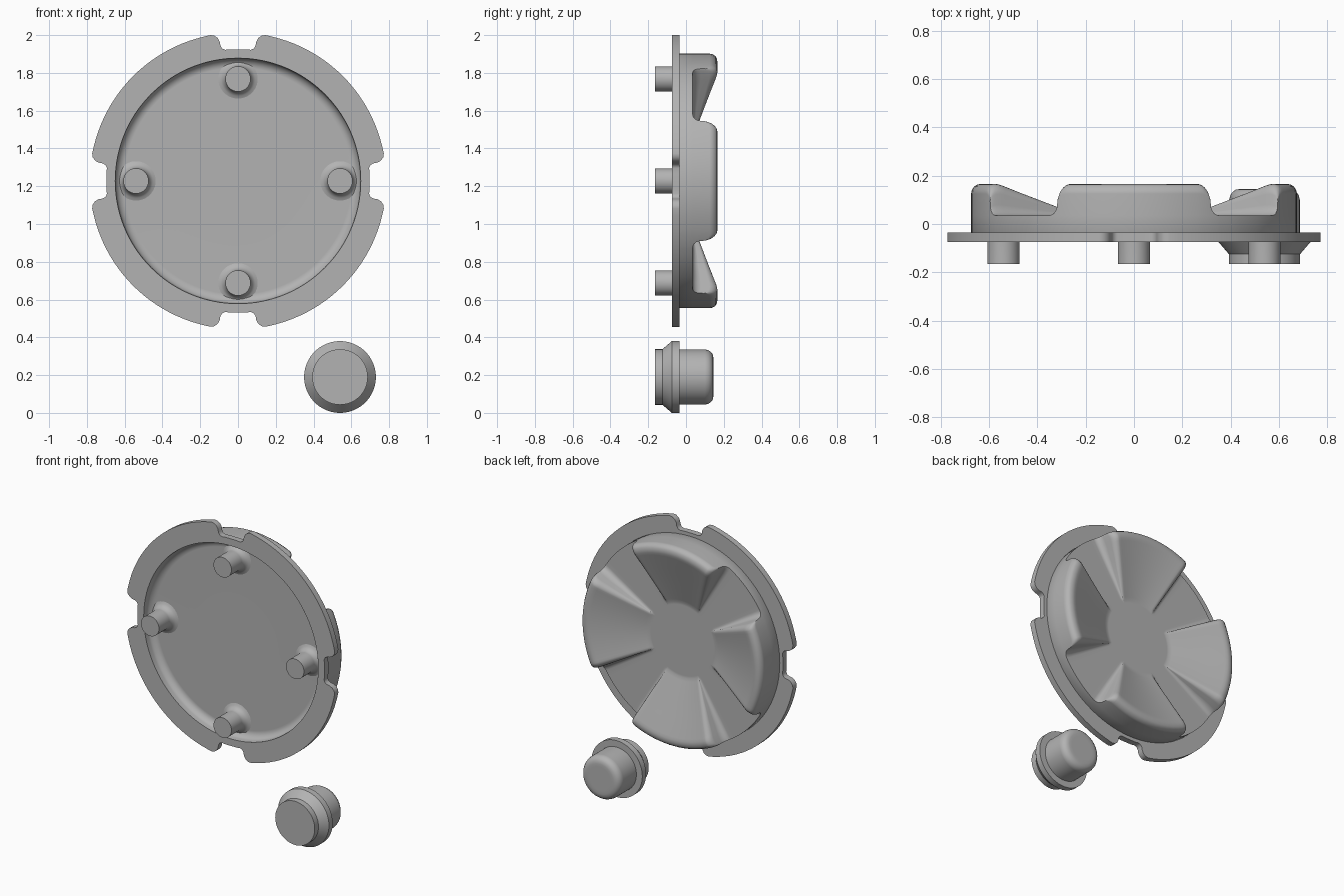
import bpy, bmesh
from math import sin, cos, pi, radians, atan2

old = bpy.data.objects.get("Cube")
if old:
    bpy.data.objects.remove(old)

grey = bpy.data.materials.new("mid_grey")
grey.use_nodes = True
grey.diffuse_color = (0.45, 0.45, 0.45, 1)
grey.node_tree.nodes["Principled BSDF"].inputs["Base Color"].default_value = (0.45, 0.45, 0.45, 1)

MID_Z = 1.228          # height of the disc axis
FRONT, SEAT = -0.075, -0.035   # flange front and back faces


def finish(name, bm):
    """Turn a bmesh into a shaded object with the grey material."""
    bmesh.ops.remove_doubles(bm, verts=bm.verts, dist=1e-5)
    bmesh.ops.recalc_face_normals(bm, faces=bm.faces)
    mesh = bpy.data.meshes.new(name)
    bm.to_mesh(mesh)
    bm.free()
    mesh.materials.append(grey)
    obj = bpy.data.objects.new(name, mesh)
    bpy.context.collection.objects.link(obj)
    bpy.ops.object.select_all(action='DESELECT')
    obj.select_set(True)
    bpy.context.view_layer.objects.active = obj
    bpy.ops.object.shade_smooth_by_angle(angle=radians(36))
    obj.modifiers.new("even_shading", 'WEIGHTED_NORMAL').keep_sharp = True
    return obj


def turned(name, profile, x=0, z=MID_Z, angles=None, raise_at=None):
    """Turn (radius, y, lift) points about the y axis; lift is scaled per angle."""
    angles = angles or [i * 5 for i in range(72)]
    raise_at = raise_at or (lambda a: 0)
    bm = bmesh.new()
    rings = []
    for r, y, *lift in profile:
        up = lift[0] if lift else 0
        rings.append([bm.verts.new((x + r * cos(radians(a)), y + up * raise_at(a),
                                    z + r * sin(radians(a)))) for a in angles])
    n = len(angles)
    for inner, outer in zip(rings, rings[1:]):
        for i in range(n):
            j = (i + 1) % n
            bm.faces.new((inner[i], inner[j], outer[j], outer[i]))
    return finish(name, bm)


# Flange: ring with four rounded notches
half_notch = [(0.04, 0.697), (0.068, 0.694), (0.084, 0.701), (0.093, 0.716),
              (0.097, 0.738), (0.108, 0.757), (0.125, 0.769), (0.146, 0.772)]
start = atan2(half_notch[-1][0], half_notch[-1][1])
rim = 0.785
quarter = [(-s, r) for s, r in reversed(half_notch)] + half_notch
quarter += [(rim * sin(start + t / 24 * (pi / 2 - 2 * start)),
             rim * cos(start + t / 24 * (pi / 2 - 2 * start))) for t in range(1, 24)]
outline = []
for k in range(4):
    c, s = cos(k * pi / 2), sin(k * pi / 2)
    outline += [(px * c + pz * s, pz * c - px * s) for px, pz in quarter]
hole = [(0.65 * cos(i * pi / 60), 0.65 * sin(i * pi / 60)) for i in range(120)]

bm = bmesh.new()
for loop in (outline, hole):
    vs = [bm.verts.new((px, FRONT, MID_Z + pz)) for px, pz in loop]
    for i, v in enumerate(vs):
        bm.edges.new((v, vs[i - 1]))
bmesh.ops.triangle_fill(bm, edges=bm.edges[:], use_beauty=True)
ext = bmesh.ops.extrude_face_region(bm, geom=bm.faces[:])
bmesh.ops.translate(bm, vec=(0, SEAT - FRONT, 0),
                    verts=[g for g in ext["geom"] if isinstance(g, bmesh.types.BMVert)])
finish("notched_flange", bm)

# Lid body: shallow front recess, back with four sloping lobes
lobe_side = [(24.5, 1), (25.6, 0.98), (26.7, 0.91), (27.5, 0.81), (28, 0.68), (28.3, 0.34),
             (28.8, 0.2), (29.6, 0.09), (30.7, 0.02), (32, 0)]
side_height = dict(lobe_side)


def lobe(a):
    off = round(abs((a + 45) % 90 - 45), 3)
    return side_height.get(off, 1 if off < 28 else 0)


steps = [s for s, _ in lobe_side] + [4, 8, 12, 16, 20, 23, 35, 38, 41]
quarter_angles = sorted(steps + [-s for s in steps] + [0, 45])
lid_angles = [a + 90 * k for k in range(4) for a in quarter_angles]
FLOOR = 0.035
front = [(0, -0.01), (0.3, -0.01), (0.6, -0.01), (0.615, -0.012), (0.63, -0.019),
         (0.642, -0.032), (0.648, -0.045), (0.65, FRONT)]
back = [(0.674, SEAT), (0.674, FLOOR), (0.674, FLOOR, 0.09), (0.671, FLOOR, 0.105),
        (0.662, FLOOR, 0.12), (0.649, FLOOR, 0.128), (0.632, FLOOR, 0.131),
        (0.617, FLOOR, 0.129), (0.6, FLOOR, 0.124), (0.5, FLOOR, 0.088),
        (0.38, FLOOR, 0.046), (0.27, FLOOR, 0.007), (0.25, FLOOR), (0.235, FLOOR), (0, FLOOR)]
turned("lobed_lid", front + back, angles=lid_angles, raise_at=lobe)

# Four locating pegs with flared roots
peg = [(0, -0.165), (0.067, -0.165), (0.067, -0.055), (0.07, -0.04), (0.078, -0.026),
       (0.09, -0.015), (0.107, -0.009)]
for name, px, pz in (("top", 0, 1), ("bottom", 0, -1), ("left", 1, 0), ("right", -1, 0)):
    turned(name + "_peg", peg, 0.54 * px, MID_Z + 0.54 * pz)

# Separate plug with a collar
plug = [(0, -0.165), (0.147, -0.165), (0.147, -0.125), (0.19, FRONT), (0.19, SEAT),
        (0.146, SEAT), (0.146, 0.1), (0.142, 0.118), (0.133, 0.132), (0.119, 0.142),
        (0.1, 0.145), (0.08, 0.145), (0, 0.145)]
turned("collared_plug", plug, 0.54, 0.19)
